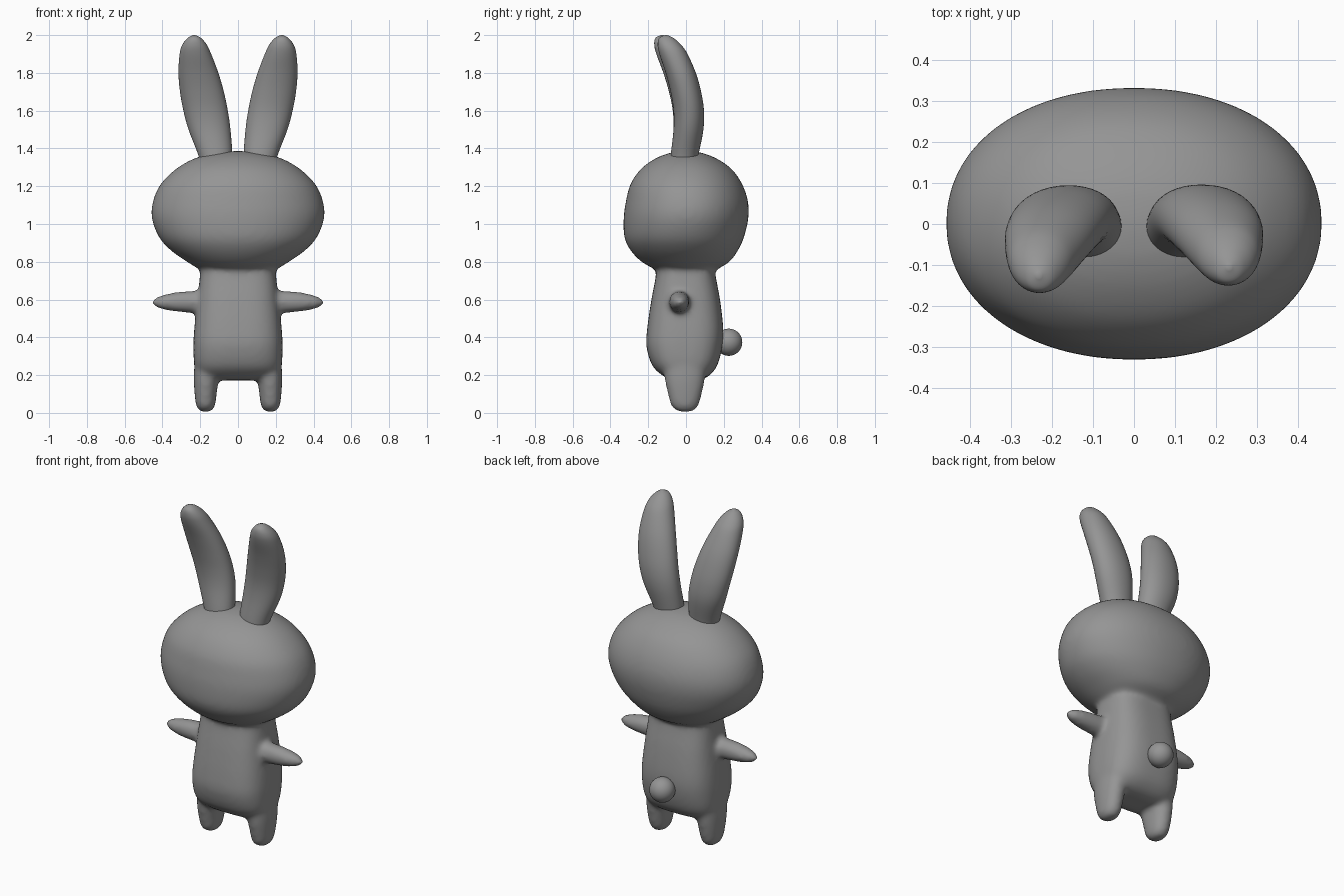
import bpy, bmesh, math
from mathutils import Vector

grey = bpy.data.materials.new("soft_grey")
grey.diffuse_color = (0.3, 0.3, 0.3, 1)


def spline(rows, steps=6):
    """Smoothly interpolate the rows of section values."""
    rows = [Vector(r) for r in rows]
    out = []
    for i in range(len(rows) - 1):
        a, b, c, d = rows[max(i - 1, 0)], rows[i], rows[i + 1], rows[min(i + 2, len(rows) - 1)]
        for s in range(steps):
            t = s / steps
            out.append(0.5 * (2 * b + (c - a) * t + (2 * a - 5 * b + 4 * c - d) * t * t
                              + (3 * b - a - 3 * c + d) * t ** 3))
    return out + [rows[-1]]


def loft(bm, rows, power=2.0, side=1, along_x=False, n=40):
    """Rows are (position, u min, u max, v min, v max) of rounded sections."""
    rings = []
    for t, u0, u1, v0, v1 in spline(rows):
        ring = []
        for k in range(n):
            a = 2 * math.pi * k / n
            c, s = math.cos(a), math.sin(a)
            u = (u0 + u1) / 2 + (u1 - u0) / 2 * math.copysign(abs(c) ** (2 / power), c)
            v = (v0 + v1) / 2 + (v1 - v0) / 2 * math.copysign(abs(s) ** (2 / power), s)
            p = (t, u, v) if along_x else (u, v, t)
            ring.append(bm.verts.new((p[0] * side, p[1], p[2])))
        rings.append(ring)
    faces = [bm.faces.new(rings[0]), bm.faces.new(rings[-1])]
    for lo, hi in zip(rings, rings[1:]):
        for k in range(n):
            faces.append(bm.faces.new((lo[k], lo[(k + 1) % n], hi[(k + 1) % n], hi[k])))
    bmesh.ops.recalc_face_normals(bm, faces=faces)


def finish(bm, name):
    mesh = bpy.data.meshes.new(name)
    bm.to_mesh(mesh)
    bm.free()
    mesh.materials.append(grey)
    mesh.shade_smooth()
    obj = bpy.data.objects.new(name, mesh)
    bpy.context.collection.objects.link(obj)
    return obj


# Head, torso, legs and arms, fused into one soft skin
bm = bmesh.new()
loft(bm, [  # head
    (0.735, -0.17, 0.17, -0.13, 0.13),
    (0.76, -0.205, 0.205, -0.165, 0.165),
    (0.80, -0.27, 0.27, -0.235, 0.23),
    (0.86, -0.355, 0.355, -0.293, 0.275),
    (0.93, -0.418, 0.418, -0.326, 0.307),
    (1.03, -0.456, 0.456, -0.330, 0.330),
    (1.12, -0.45, 0.45, -0.318, 0.328),
    (1.21, -0.41, 0.41, -0.294, 0.298),
    (1.29, -0.33, 0.33, -0.240, 0.243),
    (1.345, -0.235, 0.235, -0.165, 0.165),
    (1.375, -0.13, 0.13, -0.09, 0.09),
    (1.386, -0.03, 0.03, -0.02, 0.02)], 2.12, n=64)
loft(bm, [  # torso
    (0.172, -0.15, 0.15, -0.07, 0.07),
    (0.195, -0.205, 0.205, -0.12, 0.12),
    (0.25, -0.23, 0.23, -0.178, 0.165),
    (0.35, -0.236, 0.236, -0.209, 0.192),
    (0.45, -0.231, 0.231, -0.205, 0.197),
    (0.60, -0.215, 0.215, -0.183, 0.18),
    (0.74, -0.20, 0.20, -0.157, 0.155),
    (0.85, -0.19, 0.19, -0.15, 0.15)], 2.9, n=64)
for side in (1, -1):
    loft(bm, [  # leg
        (0.004, 0.16, 0.18, -0.015, 0.005),
        (0.012, 0.138, 0.205, -0.05, 0.04),
        (0.04, 0.121, 0.222, -0.079, 0.066),
        (0.10, 0.113, 0.23, -0.096, 0.084),
        (0.18, 0.103, 0.234, -0.113, 0.10),
        (0.28, 0.09, 0.23, -0.12, 0.11)], 2.2, side)
    loft(bm, [  # arm
        (0.10, -0.095, 0.028, 0.523, 0.65),
        (0.22, -0.092, 0.022, 0.528, 0.647),
        (0.32, -0.088, 0.018, 0.535, 0.64),
        (0.40, -0.074, 0.010, 0.548, 0.624),
        (0.44, -0.055, -0.007, 0.564, 0.607),
        (0.458, -0.036, -0.026, 0.581, 0.591)], 2.0, side, True)
skin = finish(bm, "body")
remesh = skin.modifiers.new("fuse", 'REMESH')
remesh.mode, remesh.voxel_size, remesh.use_smooth_shade = 'VOXEL', 0.013, True
soften = skin.modifiers.new("soften", 'SMOOTH')
soften.factor, soften.iterations = 0.5, 12

# Ears, curving forward, with the left tip bent a little further
for name, side, bend in (("right_ear", 1, 0.0), ("left_ear", -1, 0.02)):
    rows = [
        (1.30, 0.035, 0.195, -0.085, 0.055),
        (1.37, 0.03, 0.212, -0.08, 0.067),
        (1.50, 0.04, 0.262, -0.066, 0.092),
        (1.60, 0.054, 0.289, -0.066, 0.095),
        (1.70, 0.075, 0.307, -0.082, 0.080),
        (1.80, 0.104, 0.315, -0.108, 0.052),
        (1.90, 0.142, 0.309, -0.141, 0.008),
        (1.95, 0.166, 0.294, -0.150, -0.027),
        (1.985, 0.196, 0.266, -0.142, -0.067),
        (2.0, 0.226, 0.238, -0.112, -0.10)]
    rows = [(z, a, b, c - bend * max(0, z - 1.5) * 2, d - bend * max(0, z - 1.5) * 2)
            for z, a, b, c, d in rows]
    bm = bmesh.new()
    loft(bm, rows, 2.1, side)
    finish(bm, name)

# Round tail
bm = bmesh.new()
bmesh.ops.create_uvsphere(bm, u_segments=32, v_segments=20, radius=0.072)
bmesh.ops.translate(bm, verts=bm.verts, vec=(0, 0.226, 0.374))
finish(bm, "tail")
